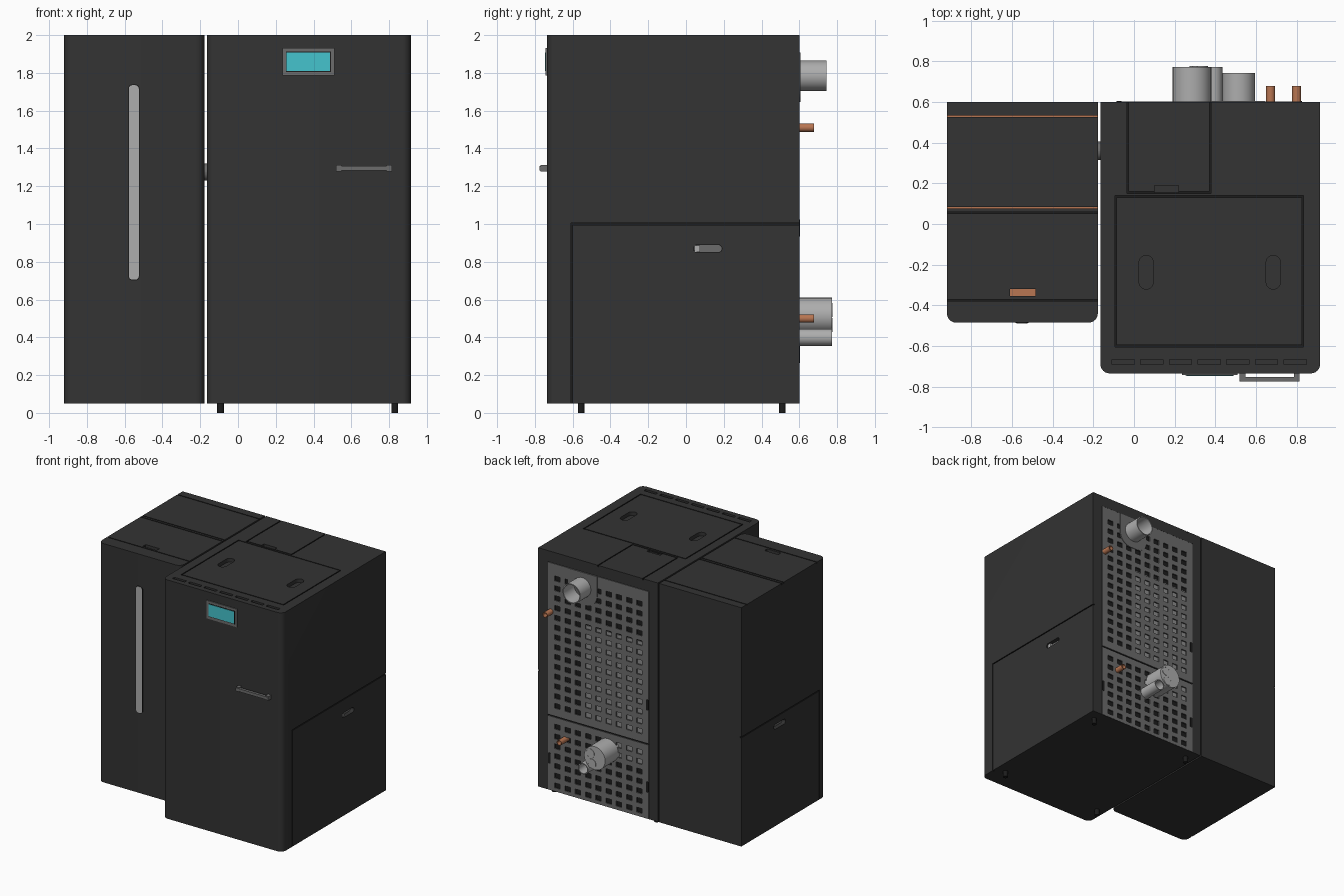
import bpy, bmesh, math

if "Cube" in bpy.data.objects:
    bpy.data.objects.remove(bpy.data.objects["Cube"], do_unlink=True)


def material(name, r, g, b):
    m = bpy.data.materials.new(name)
    m.use_nodes = True
    m.diffuse_color = (r, g, b, 1)
    m.node_tree.nodes["Principled BSDF"].inputs["Base Color"].default_value = (r, g, b, 1)
    return m


CHARCOAL = material("charcoal", .033, .033, .033)
SEAM = material("seam black", .012, .012, .012)
GREY = material("panel grey", .15, .15, .15)
INNER = material("inner grey", .27, .27, .27)
LIGHT = material("light metal", .42, .42, .42)
COPPER = material("copper", .48, .18, .085)
CYAN = material("screen cyan", .06, .55, .61)


def finish(name, bm, *mats):
    bmesh.ops.recalc_face_normals(bm, faces=bm.faces[:])
    me = bpy.data.meshes.new(name)
    bm.to_mesh(me)
    bm.free()
    ob = bpy.data.objects.new(name, me)
    bpy.context.collection.objects.link(ob)
    for m in mats:
        me.materials.append(m)
    return ob


def smooth(ob):
    bpy.ops.object.select_all(action='DESELECT')
    ob.select_set(True)
    bpy.context.view_layer.objects.active = ob
    bpy.ops.object.shade_smooth_by_angle(angle=math.radians(30))
    return ob


def place(axis, u, v, w):
    """Point with plane coordinates u, v and depth w along the axis."""
    return {'x': (w, u, v), 'y': (u, w, v), 'z': (u, v, w)}[axis]


def outline(u0, v0, u1, v1, radii):
    """Rectangle with one radius for each corner, from the low corner round."""
    pts = []
    corners = [(u0, v0, 1, 1), (u1, v0, -1, 1), (u1, v1, -1, -1), (u0, v1, 1, -1)]
    for i, ((u, v, su, sv), r) in enumerate(zip(corners, radii)):
        if r == 0:
            pts.append((u, v))
            continue
        for k in range(7):
            a = math.pi + math.pi / 2 * (i + k / 6)
            pts.append((u + su * r + r * math.cos(a), v + sv * r + r * math.sin(a)))
    return pts


def prism(name, axis, rect, w0, w1, mat, radii=0):
    """Rectangle (u0, v0, u1, v1) extruded along an axis from w0 to w1."""
    if not isinstance(radii, tuple):
        radii = (radii,) * 4
    bm = bmesh.new()
    pts = outline(*rect, radii)
    low = [bm.verts.new(place(axis, u, v, w0)) for u, v in pts]
    high = [bm.verts.new(place(axis, u, v, w1)) for u, v in pts]
    bm.faces.new(low)
    bm.faces.new(high)
    for i in range(len(pts)):
        j = (i + 1) % len(pts)
        bm.faces.new((low[i], low[j], high[j], high[i]))
    ob = finish(name, bm, mat)
    return smooth(ob) if any(radii) else ob


def cut(ob, axis, rect, w0, w1, radii=0, slot=0):
    """Carve a prism out of an object; slot picks the colour of the cut."""
    tool = prism("cutter", axis, rect, w0, w1, CHARCOAL, radii)
    tool.hide_render = True
    tool.data.materials.append(SEAM)
    for p in tool.data.polygons:
        p.material_index = slot
    mod = ob.modifiers.new("cut", 'BOOLEAN')
    mod.operation, mod.solver, mod.object = 'DIFFERENCE', 'EXACT', tool
    bpy.context.view_layer.objects.active = ob
    bpy.ops.object.modifier_apply(modifier=mod.name)
    bpy.data.objects.remove(tool, do_unlink=True)


def seam(ob, axis, u0, v0, u1, v1, surface):
    h = .004
    cut(ob, axis, (u0 - h, v0 - h, u1 + h, v1 + h), surface - .012, surface + .012, slot=1)


def tube(name, x, z, r, y0, y1, mat, wall=0):
    """Pipe along y, hollow from its outer end if it has a wall."""
    rings = [(r, y0), (r, y1)]
    if wall:
        rings += [(r - wall, y1), (r - wall, y0 + .01)]
    bm = bmesh.new()
    n = 32
    loops = [[bm.verts.new((x + q * math.cos(math.tau * k / n), y, z + q * math.sin(math.tau * k / n)))
              for k in range(n)] for q, y in rings]
    for a, b in zip(loops, loops[1:]):
        for k in range(n):
            bm.faces.new((a[k], a[(k + 1) % n], b[(k + 1) % n], b[k]))
    bm.faces.new(loops[0])
    bm.faces.new(loops[-1])
    return smooth(finish(name, bm, mat))


def perforated(name, x0, x1, z0, z1, xs, zs):
    """Sheet with a rectangular hole at every grid centre."""
    us = [x0] + [x + s for x in xs for s in (-.025, .025)] + [x1]
    vs = [z0] + [z + s for z in zs for s in (-.02, .02)] + [z1]
    bm = bmesh.new()
    grid = [[bm.verts.new((u, .602, v)) for v in vs] for u in us]
    for i in range(len(us) - 1):
        for j in range(len(vs) - 1):
            if not (i % 2 and j % 2):
                bm.faces.new((grid[i][j], grid[i][j + 1], grid[i + 1][j + 1], grid[i + 1][j]))
    ob = finish(name, bm, GREY)
    mod = ob.modifiers.new("thickness", 'SOLIDIFY')
    mod.thickness = .01
    return ob


# Boiler cabinet with a recess for the rear panel
boiler = prism("boiler_cabinet", 'z', (-.165, -.735, .915, .6), .05, 2, CHARCOAL, (.045, .045, 0, 0))
boiler.data.materials.append(SEAM)
cut(boiler, 'y', (-.085, .06, .826, 1.91), .575, .65, slot=1)

# Lid and flue flap seams on the boiler top
for x in (-.09, .83):
    seam(boiler, 'z', x, -.6, x, .135, 2)
for y in (-.6, .135):
    seam(boiler, 'z', -.09, y, .83, y, 2)
for x in (-.03, .375):
    seam(boiler, 'z', x, .155, x, .62, 2)
seam(boiler, 'z', -.03, .155, .375, .155, 2)
cut(boiler, 'z', (.1, .155, .22, .19), 1.98, 2.02)

# Lid grips and front vent slots
for x in (.06, .685):
    cut(boiler, 'z', (x - .035, -.32, x + .035, -.155), 1.97, 2.02, .034)
for i in range(7):
    x = -.108 + i * .141
    cut(boiler, 'z', (x, -.692, x + .11, -.667), 1.97, 2.02)

# Side service door and its finger slot
seam(boiler, 'x', -.605, 1, .62, 1, .915)
seam(boiler, 'x', -.605, .03, -.605, 1, .915)
cut(boiler, 'x', (.04, .85, .19, .89), .88, .95, .019)
prism("side_slot_floor", 'x', (.042, .852, .188, .888), .878, .885, GREY, .017)
prism("side_slot_catch", 'x', (.045, .853, .075, .887), .883, .905, LIGHT)

# Fuel hopper with seams, copper gaps and side door
hopper = prism("hopper_cabinet", 'z', (-.92, -.485, -.178, .6), .05, 2, CHARCOAL, (.045, .045, 0, 0))
hopper.data.materials.append(SEAM)
for y in (-.375, .055):
    seam(hopper, 'z', -.95, y, -.1, y, 2)
for y in (.08, .53):
    seam(hopper, 'z', -.95, y, -.1, y, 2)
    prism("copper_gap", 'z', (-.919, y - .004, -.179, y + .004), 1.986, 1.99, COPPER)
cut(hopper, 'z', (-.61, -.355, -.485, -.32), 1.94, 2.02)
prism("hopper_grip_floor", 'z', (-.61, -.355, -.485, -.32), 1.938, 1.945, COPPER)
seam(hopper, 'x', -.405, .94, .62, .94, -.92)
seam(hopper, 'x', -.405, .03, -.405, .94, -.92)
cut(hopper, 'x', (.03, .84, .18, .88), -.95, -.885, .019)
prism("hopper_slot_floor", 'x', (.032, .842, .178, .878), -.89, -.883, GREY, .017)
for ob in (boiler, hopper):
    smooth(ob)

# Level window on the hopper front
prism("window_rim", 'y', (-.583, .7, -.52, 1.74), -.487, -.48, SEAM, .025)
prism("level_window", 'y', (-.578, .705, -.525, 1.735), -.489, -.48, LIGHT, .02)

# Control screen
prism("screen_frame", 'y', (.235, 1.785, .51, 1.932), -.743, -.73, GREY)
prism("screen_rim", 'y', (.253, 1.805, .492, 1.913), -.745, -.735, SEAM)
prism("screen", 'y', (.258, 1.81, .487, 1.908), -.747, -.738, CYAN)

# Door handle
prism("door_handle", 'y', (.52, 1.283, .815, 1.307), -.775, -.752, GREY, .005)
for x in (.52, .787):
    prism("handle_post", 'y', (x, 1.278, x + .028, 1.312), -.77, -.73, GREY)

# Feet and the link between cabinets
for x in (-.092, .83):
    for y in (-.555, .51):
        prism("foot", 'z', (x - .018, y - .018, x + .018, y + .018), 0, .06, SEAM, .0175)
prism("link_pipe", 'x', (.315, 1.23, .405, 1.32), -.19, -.155, GREY, .0449)

# Perforated rear panels over an inner drum
columns = [i * .0925 for i in range(9)]
perforated("upper_rear_panel", -.083, .824, .665, 1.908, columns, [.75 + i * .08 for i in range(14)])
perforated("lower_rear_panel", -.083, .824, .052, .655, columns, [.1 + i * .08 for i in range(7)])
prism("upper_inner_plate", 'y', (-.04, .72, .52, 1.47), .57, .58, INNER)
prism("lower_inner_plate", 'y', (-.04, .46, .3, .62), .57, .58, INNER)
prism("flue_plate", 'y', (.38, 1.645, .645, 1.908), .595, .606, GREY, (.1, .1, 0, 0))
for x, z in ((-.073, .98), (-.073, .31), (.814, .31)):
    prism("panel_notch", 'y', (x - .012, z - .045, x + .012, z + .045), .598, .604, SEAM, .01)

# Rear pipes
tube("flue_pipe", .515, 1.785, .08, .59, .743, LIGHT, .008)
tube("air_pipe", .285, .515, .095, .57, .772, LIGHT)
for x, z in ((.325, .545), (.31, .465)):
    tube("air_port", x, z, .038, .765, .776, LIGHT, .006)
    tube("air_port_hole", x, z, .032, .765, .774, SEAM)
tube("small_air_pipe", .39, .4, .045, .57, .772, LIGHT, .007)
tube("upper_water_pipe", .8, 1.51, .022, .57, .678, COPPER, .005)
tube("lower_water_pipe", .672, .5, .022, .57, .678, COPPER, .005)
